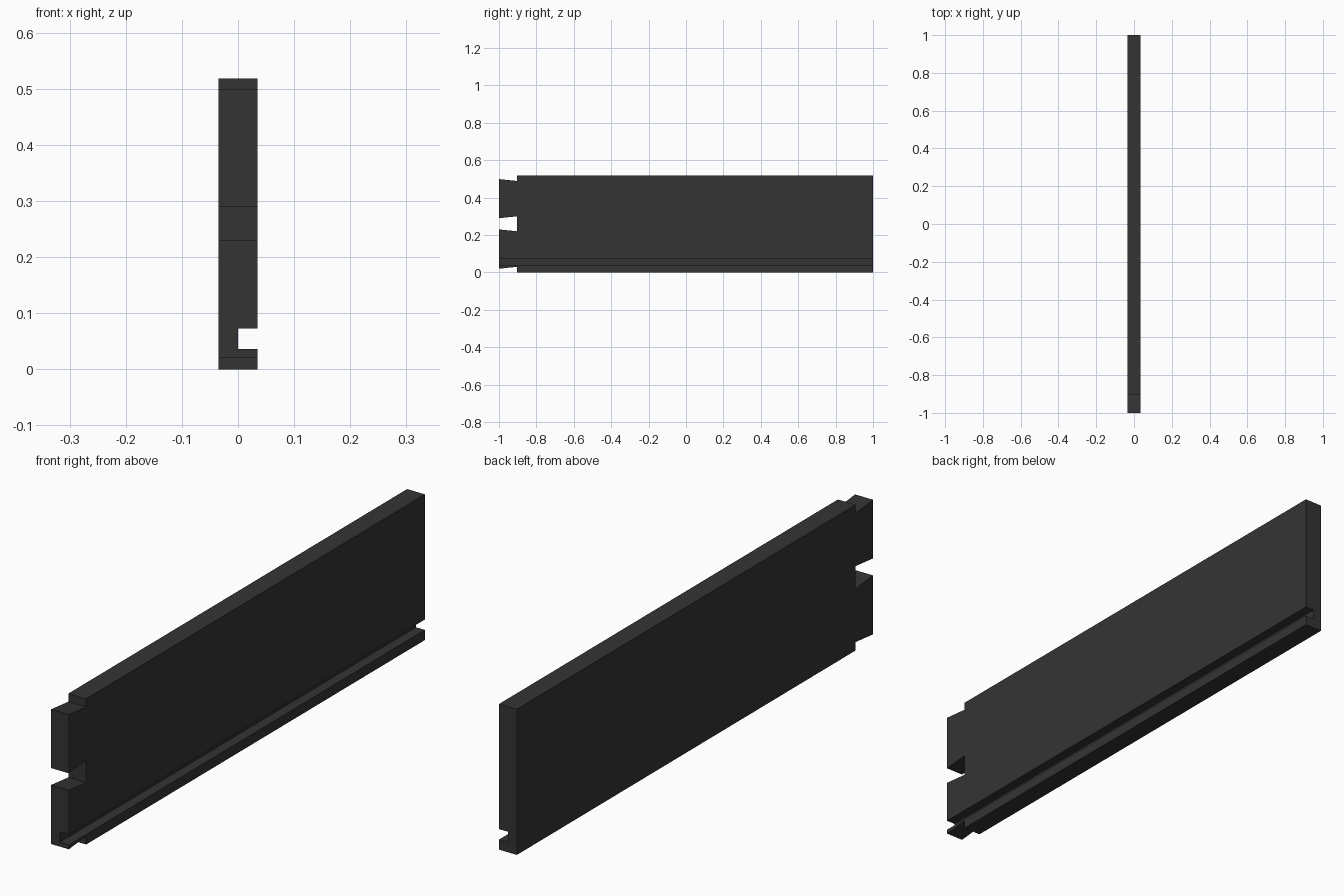
import bpy, bmesh

if "Cube" in bpy.data.objects:
    bpy.data.objects.remove(bpy.data.objects["Cube"])

mat = bpy.data.materials.new("charcoal")
mat.diffuse_color = (0.034, 0.034, 0.034, 1)
mat.use_nodes = True
mat.node_tree.nodes["Principled BSDF"].inputs["Base Color"].default_value = mat.diffuse_color


def prism(name, outline, x0, x1):
    """Extrude a (y, z) outline along x."""
    bm = bmesh.new()
    face = bm.faces.new([bm.verts.new((x0, y, z)) for y, z in outline])
    ext = bmesh.ops.extrude_face_region(bm, geom=[face])
    verts = [v for v in ext["geom"] if isinstance(v, bmesh.types.BMVert)]
    bmesh.ops.translate(bm, verts=verts, vec=(x1 - x0, 0, 0))
    bmesh.ops.recalc_face_normals(bm, faces=bm.faces)
    me = bpy.data.meshes.new(name)
    bm.to_mesh(me)
    bm.free()
    me.materials.append(mat)
    ob = bpy.data.objects.new(name, me)
    bpy.context.collection.objects.link(ob)
    return ob


# board outline with two flared dovetails on the front end
H, END, SHOULDER, FLARE = 0.518, -1.0, -0.903, 0.01
outline = [(SHOULDER, 0), (1, 0), (1, H), (SHOULDER, H)]
for top, bottom in ((0.499, 0.29), (0.23, 0.02)):
    outline += [(SHOULDER, top - FLARE), (END, top),
                (END, bottom), (SHOULDER, bottom + FLARE)]
board = prism("drawer_side", outline, -0.035, 0.035)

# groove for the drawer bottom, running the full length
cutter = prism("groove_cutter", [(-1.1, 0.036), (1.1, 0.036), (1.1, 0.073), (-1.1, 0.073)], 0.0, 0.1)
cutter.hide_render = True
cutter.hide_viewport = True
mod = board.modifiers.new("groove", 'BOOLEAN')
mod.operation = 'DIFFERENCE'
mod.solver = 'EXACT'
mod.object = cutter
